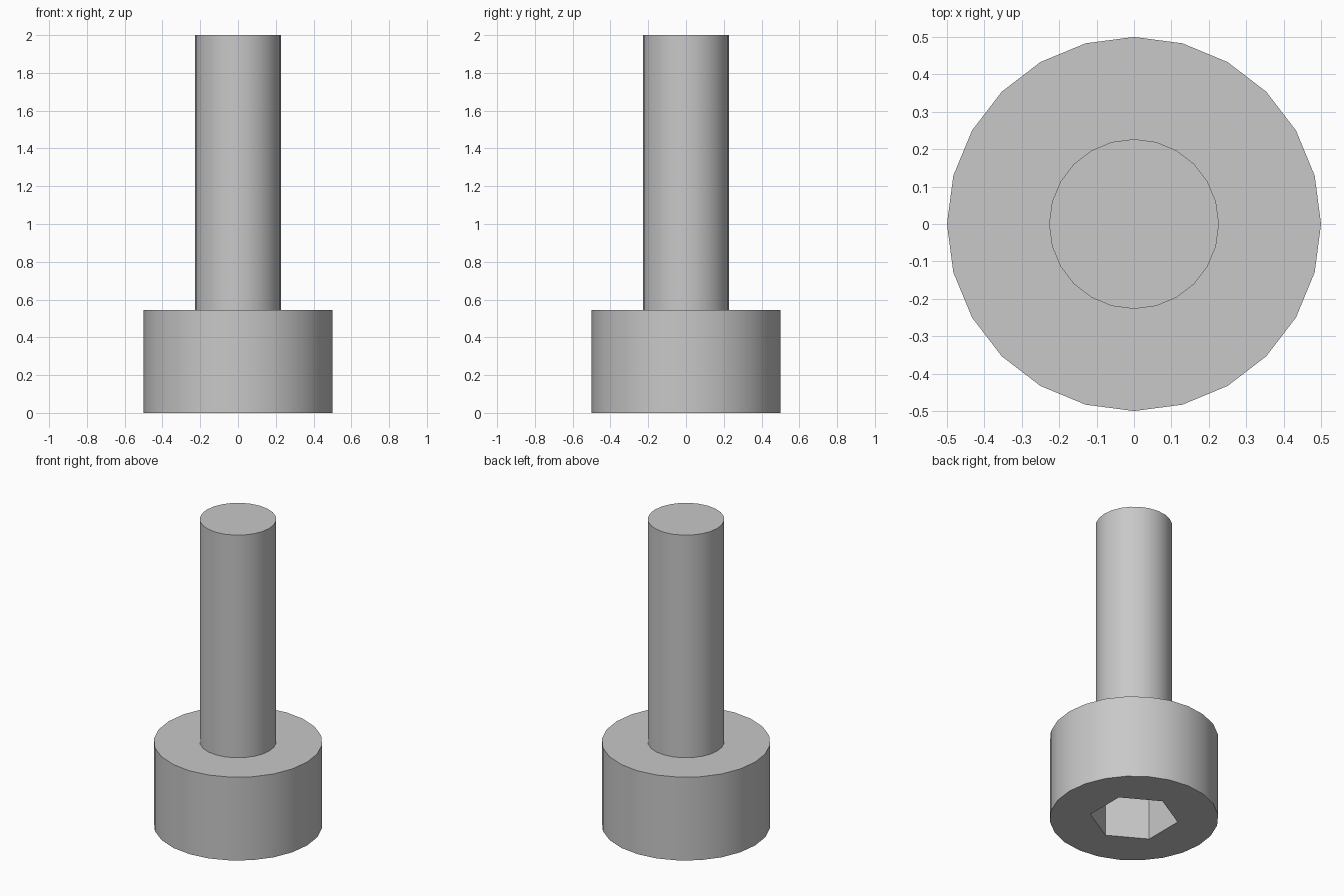
import bpy, bmesh, math

if "Cube" in bpy.data.objects:
    bpy.data.objects.remove(bpy.data.objects["Cube"], do_unlink=True)

SIDES = 24
HEAD_R, HEAD_H = 0.5, 0.545
SHAFT_R, TOP = 0.227, 2.0
SOCKET_R, SOCKET_DEPTH = 0.2625, 0.36

# Plain grey steel
steel = bpy.data.materials.new("grey_steel")
steel.use_nodes = True
colour = (0.58, 0.58, 0.58, 1.0)
steel.diffuse_color = colour
steel.node_tree.nodes["Principled BSDF"].inputs["Base Color"].default_value = colour

bm = bmesh.new()


def ring(radius, z, sides, turn=0.0):
    """Regular polygon of vertices at height z."""
    return [bm.verts.new((radius * math.cos(turn + math.tau * i / sides),
                          radius * math.sin(turn + math.tau * i / sides), z))
            for i in range(sides)]


def wall(a, b):
    """Quads joining two rings of equal size."""
    n = len(a)
    for i in range(n):
        j = (i + 1) % n
        bm.faces.new((a[i], a[j], b[j], b[i]))


def loop_edges(r):
    return [bm.edges.get((r[i], r[(i + 1) % len(r)])) for i in range(len(r))]


# Head side, shoulder and shaft, from the bottom rim up
profile = [(HEAD_R, 0), (HEAD_R, HEAD_H), (SHAFT_R, HEAD_H), (SHAFT_R, TOP)]
rings = [ring(r, z, SIDES) for r, z in profile]
for lower, upper in zip(rings, rings[1:]):
    wall(lower, upper)
bm.faces.new(rings[-1])

# Hexagonal socket sunk into the underside of the head
mouth = ring(SOCKET_R, 0, 6, math.radians(30))
floor = ring(SOCKET_R, SOCKET_DEPTH, 6, math.radians(30))
wall(mouth, floor)
bm.faces.new(floor)

# Flat underside between the rim and the socket
bmesh.ops.triangle_fill(bm, use_beauty=True, use_dissolve=False,
                        edges=loop_edges(rings[0]) + loop_edges(mouth),
                        normal=(0, 0, -1))
bmesh.ops.recalc_face_normals(bm, faces=bm.faces[:])

mesh = bpy.data.meshes.new("socket_screw")
bm.to_mesh(mesh)
bm.free()
mesh.materials.append(steel)
screw = bpy.data.objects.new("socket_screw", mesh)
bpy.context.collection.objects.link(screw)

# Smooth round sides, crisp rims
bpy.ops.object.select_all(action='DESELECT')
screw.select_set(True)
bpy.context.view_layer.objects.active = screw
bpy.ops.object.shade_smooth_by_angle(angle=math.radians(30))
